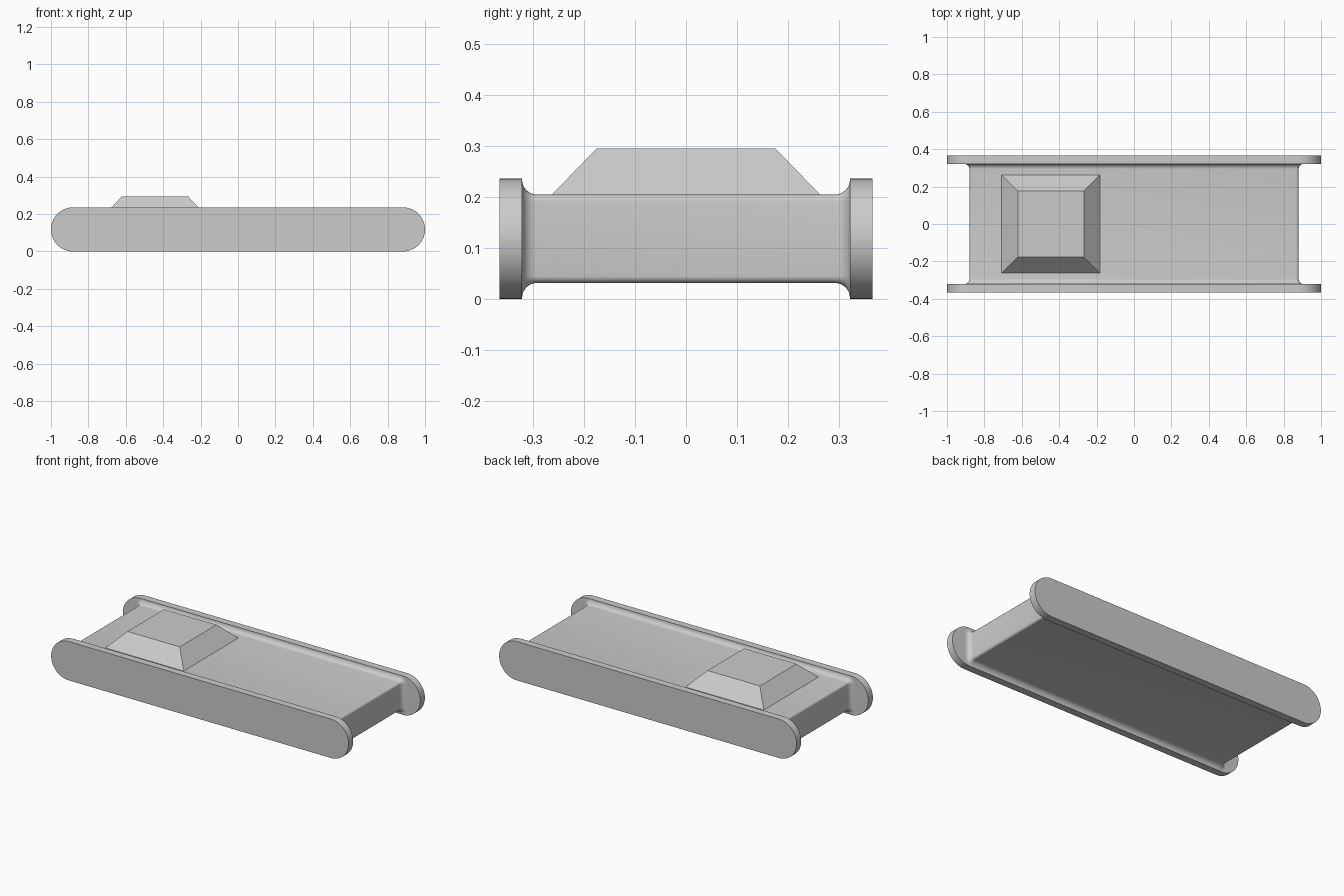
import bpy, bmesh, math

cube = bpy.data.objects.get("Cube")
if cube:
    bpy.data.objects.remove(cube, do_unlink=True)

grey = bpy.data.materials.new("plain grey")
grey.use_nodes = True
COLOUR = (0.6, 0.6, 0.6, 1)
grey.diffuse_color = COLOUR
grey.node_tree.nodes["Principled BSDF"].inputs["Base Color"].default_value = COLOUR

MID = 0.118      # mid height of the frame
PLATE_IN, PLATE_OUT = 0.322, 0.366


def rounded_loop(half_x, half_z, radius, steps):
    """Rounded rectangle in x and z, centred on the mid height."""
    points = []
    for corner, (sx, sz) in enumerate([(1, 1), (-1, 1), (-1, -1), (1, -1)]):
        for i in range(steps + 1):
            a = (corner + i / steps) * math.pi / 2
            points.append((sx * (half_x - radius) + radius * math.cos(a),
                           MID + sz * (half_z - radius) + radius * math.sin(a)))
    return points


def loft(name, sections, smooth_angle=None):
    """Skin closed sections of (y, [(x, z), ...]) and cap both ends."""
    bm = bmesh.new()
    rings = [[bm.verts.new((x, y, z)) for x, z in pts] for y, pts in sections]
    for a, b in zip(rings, rings[1:]):
        for i in range(len(a)):
            j = (i + 1) % len(a)
            bm.faces.new((a[i], a[j], b[j], b[i]))
    bm.faces.new(rings[0])
    bm.faces.new(rings[-1])
    bmesh.ops.remove_doubles(bm, verts=bm.verts, dist=0.0001)
    bmesh.ops.recalc_face_normals(bm, faces=bm.faces)
    return finish(name, bm, smooth_angle)


def finish(name, bm, smooth_angle=None):
    mesh = bpy.data.meshes.new(name)
    bm.to_mesh(mesh)
    bm.free()
    mesh.materials.append(grey)
    obj = bpy.data.objects.new(name, mesh)
    bpy.context.collection.objects.link(obj)
    if smooth_angle:
        bpy.ops.object.select_all(action='DESELECT')
        obj.select_set(True)
        bpy.context.view_layer.objects.active = obj
        bpy.ops.object.shade_smooth_by_angle(angle=math.radians(smooth_angle))
    return obj


# Side plates with fully rounded ends
for name, side in (("front_plate", -1), ("back_plate", 1)):
    outline = rounded_loop(1, MID, MID, 16)
    loft(name, [(side * PLATE_IN, outline), (side * PLATE_OUT, outline)], 35)

# Centre body, flaring in a fillet where it meets each plate
FILLET = 0.029
flare = []
for i in range(9):
    a = i / 8 * math.pi / 2
    grow = FILLET * (1 - math.cos(a))
    y = PLATE_IN - FILLET + FILLET * math.sin(a)
    flare.append((y, rounded_loop(0.88 + grow, 0.087 + grow, 0.014 + grow, 6)))
sections = [(-y, pts) for y, pts in reversed(flare)] + flare
loft("centre_body", sections, 35)

# Raised block with sloping sides
bm = bmesh.new()
levels = []
for z, hx, hy in ((0.2, 0.268, 0.268), (0.295, 0.176, 0.176)):
    levels.append([bm.verts.new((-0.444 + sx * hx, sy * hy, z))
                   for sx, sy in ((-1, -1), (1, -1), (1, 1), (-1, 1))])
low, high = levels
for i in range(4):
    j = (i + 1) % 4
    bm.faces.new((low[i], low[j], high[j], high[i]))
bm.faces.new(high)
bm.faces.new(low[::-1])
finish("raised_block", bm)
